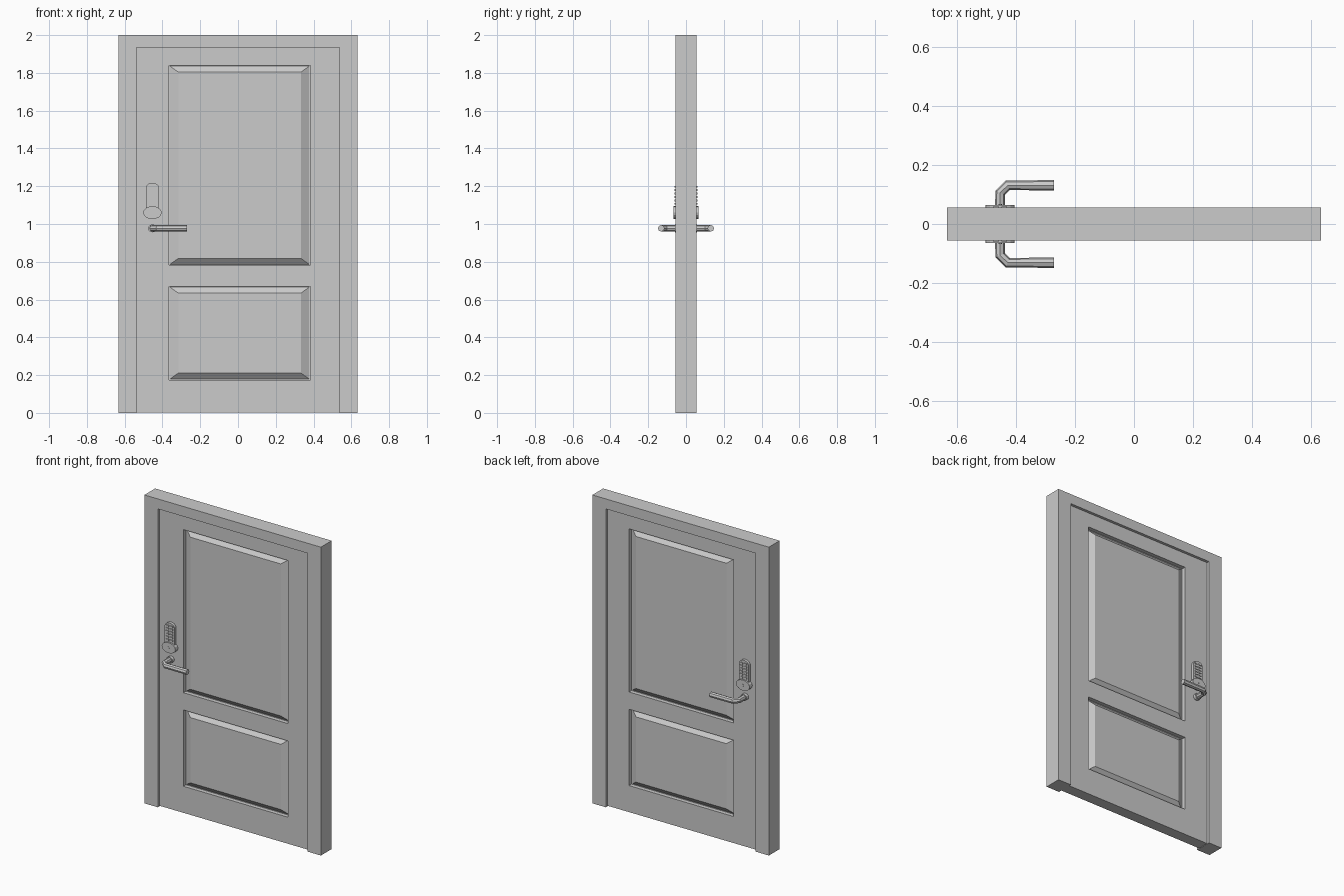
import bpy, bmesh
from math import cos, sin, pi

if "Cube" in bpy.data.objects:
    bpy.data.objects.remove(bpy.data.objects["Cube"], do_unlink=True)

grey = bpy.data.materials.new("plain grey")
grey.use_nodes = True
GREY = (0.6, 0.6, 0.6, 1)
grey.diffuse_color = GREY
grey.node_tree.nodes["Principled BSDF"].inputs["Base Color"].default_value = GREY


def prism(name, outline, y0, y1, inset=(0, 0)):
    """Extrude an x-z outline from y0 to y1, optionally drawing in the y1 end."""
    bm = bmesh.new()
    cx = (min(p[0] for p in outline) + max(p[0] for p in outline)) / 2
    cz = (min(p[1] for p in outline) + max(p[1] for p in outline)) / 2
    near = [bm.verts.new((x, y0, z)) for x, z in outline]
    far = [bm.verts.new((x + (inset[0] if x < cx else -inset[0]), y1,
                         z + (inset[1] if z < cz else -inset[1])))
           for x, z in outline] if any(inset) else \
          [bm.verts.new((x, y1, z)) for x, z in outline]
    bm.faces.new(near)
    bm.faces.new(far[::-1])
    n = len(outline)
    for i in range(n):
        j = (i + 1) % n
        bm.faces.new((near[i], far[i], far[j], near[j]))
    bmesh.ops.recalc_face_normals(bm, faces=bm.faces)
    mesh = bpy.data.meshes.new(name)
    bm.to_mesh(mesh)
    bm.free()
    mesh.materials.append(grey)
    obj = bpy.data.objects.new(name, mesh)
    bpy.context.collection.objects.link(obj)
    return obj


def rect(x0, x1, z0, z1):
    return [(x0, z0), (x1, z0), (x1, z1), (x0, z1)]


def arc(cx, cz, rx, rz, start, end, n):
    return [(cx + rx * cos(start + (end - start) * i / n),
             cz + rz * sin(start + (end - start) * i / n)) for i in range(n + 1)]


def ring(cx, cz, rx, rz, n):
    return arc(cx, cz, rx, rz, 0, 2 * pi, n)[:-1]


def select_only(obj):
    bpy.ops.object.select_all(action='DESELECT')
    obj.select_set(True)
    bpy.context.view_layer.objects.active = obj


# Frame: one extruded arch around the opening
W, OPEN, HEAD, DEPTH = 0.633, 0.537, 1.935, 0.055
prism("door_frame", [(-W, 0), (-OPEN, 0), (-OPEN, HEAD), (OPEN, HEAD),
                     (OPEN, 0), (W, 0), (W, 2), (-W, 2)], -DEPTH, DEPTH)

# Leaf: slab set back from the frame, with panel recesses cut into both faces
LEAF, FLOOR = 0.037, 0.011
leaf = prism("door_leaf", rect(-OPEN, OPEN, 0.003, HEAD), -LEAF, LEAF)
panels = {"upper": (-0.366, 0.383, 0.782, 1.84),
          "lower": (-0.366, 0.383, 0.175, 0.67)}
for side, s in (("front", -1), ("back", 1)):
    for label, box in panels.items():
        cutter = prism("recess_cutter", rect(*box), s * FLOOR, s * 0.1)
        cutter.hide_render = True
        cut = leaf.modifiers.new("recess", 'BOOLEAN')
        cut.operation = 'DIFFERENCE'
        cut.solver = 'EXACT'
        cut.object = cutter
        select_only(leaf)
        bpy.ops.object.modifier_apply(modifier=cut.name)
        bpy.data.objects.remove(cutter, do_unlink=True)
        # Raised field with sloping margins
        prism(f"{side}_{label}_panel", rect(*box), s * (FLOOR - 0.004),
              s * LEAF, inset=(0.05, 0.036))

# Lock and lever on both faces
LX, HZ = -0.453, 0.977
for side, s in (("front", -1), ("back", 1)):
    # Keypad plate with a rounded top
    plate = [(LX - 0.035, 1.07), (LX + 0.035, 1.07)] + \
        arc(LX, 1.19, 0.035, 0.028, 0, pi, 10)
    prism(f"{side}_keypad_plate", plate, s * 0.03, s * 0.055)
    for row in range(6):
        for col in (-1, 1):
            x, z = LX + col * 0.014, 1.107 + row * 0.018
            prism(f"{side}_key", rect(x - 0.01, x + 0.01, z - 0.005, z + 0.005),
                  s * 0.054, s * 0.06)
    # Turn knob below the keys
    prism(f"{side}_lock_knob", ring(LX, 1.06, 0.049, 0.034, 16), s * 0.03, s * 0.065)
    prism(f"{side}_keyhole_cover", ring(LX, 1.06, 0.006, 0.008, 6), s * 0.06, s * 0.067)
    # Lever: collar and bent octagonal bar
    prism(f"{side}_lever_collar", ring(LX, HZ, 0.023, 0.021, 12), s * 0.03, s * 0.057)
    curve = bpy.data.curves.new(f"{side}_lever", 'CURVE')
    curve.dimensions = '3D'
    curve.bevel_depth = 0.0175
    curve.bevel_resolution = 2
    curve.use_fill_caps = True
    path = [(LX, 0.03), (LX, 0.106), (LX + 0.026, 0.131), (-0.27, 0.131)]
    spline = curve.splines.new('POLY')
    spline.points.add(len(path) - 1)
    for point, (x, y) in zip(spline.points, path):
        point.co = (x, s * y, HZ, 1)
    curve.materials.append(grey)
    lever = bpy.data.objects.new(f"{side}_lever", curve)
    bpy.context.collection.objects.link(lever)
    select_only(lever)
    bpy.ops.object.convert(target='MESH')
    bpy.ops.object.shade_flat()
